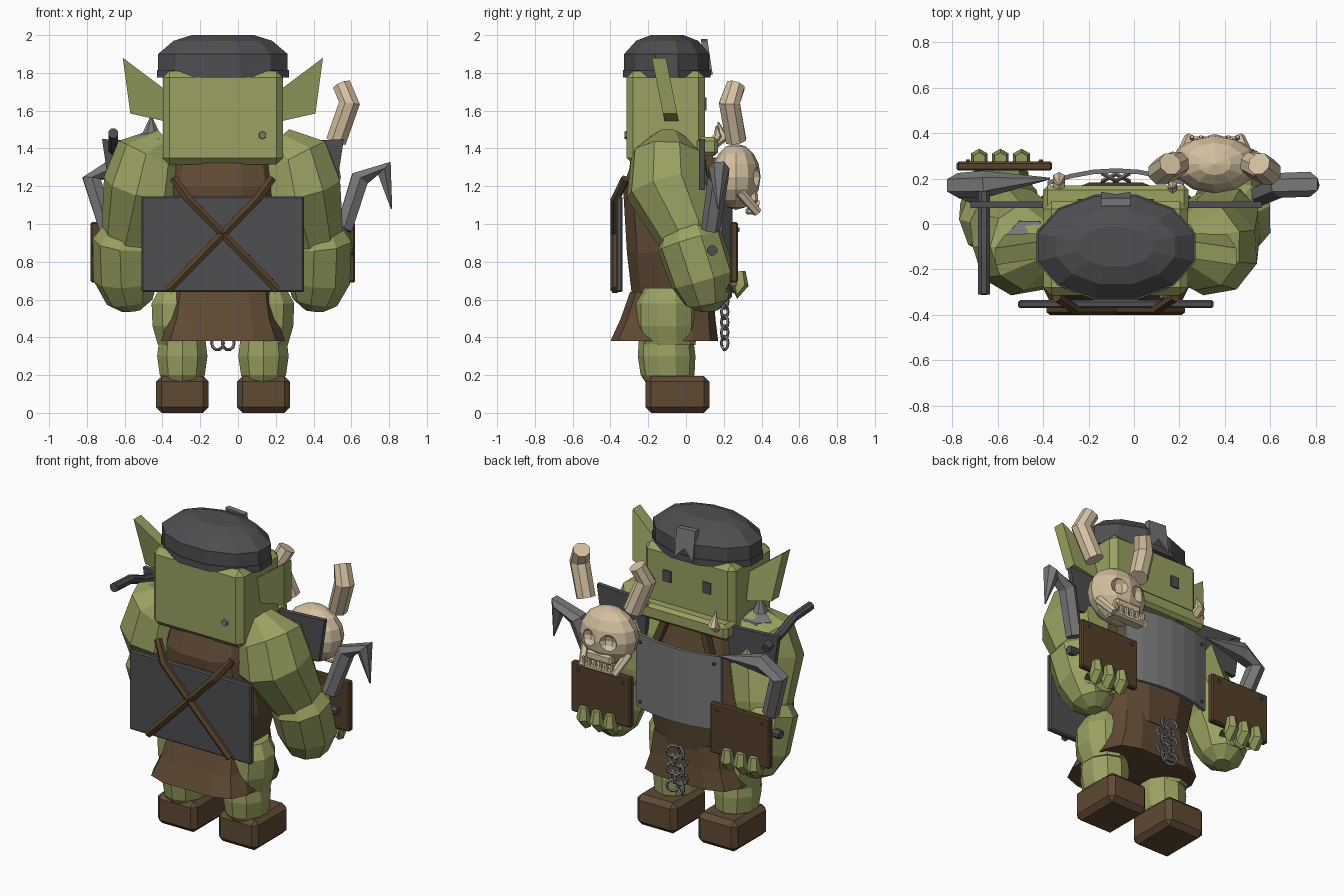
import bpy, bmesh, math
from mathutils import Vector, Matrix

cube = bpy.data.objects.get("Cube")
if cube:
    bpy.data.objects.remove(cube)

CX = -0.08  # body symmetry plane


def material(name, rgb):
    m = bpy.data.materials.new(name)
    m.use_nodes = True
    m.diffuse_color = (*rgb, 1)
    m.node_tree.nodes["Principled BSDF"].inputs["Base Color"].default_value = (*rgb, 1)
    return m


GREEN = material("green skin", (0.325, 0.355, 0.12))
BROWN = material("brown leather", (0.115, 0.068, 0.034))
WOOD = material("dark wood", (0.09, 0.052, 0.024))
IRON = material("dark iron", (0.078, 0.078, 0.085))
STEEL = material("grey steel", (0.185, 0.185, 0.19))
BONE = material("bone", (0.66, 0.53, 0.355))


def finish(name, bm, mat):
    bmesh.ops.recalc_face_normals(bm, faces=bm.faces)
    mesh = bpy.data.meshes.new(name)
    bm.to_mesh(mesh)
    bm.free()
    mesh.materials.append(mat)
    ob = bpy.data.objects.new(name, mesh)
    bpy.context.scene.collection.objects.link(ob)
    return ob


def box(name, x, y, z, mat, bevel=0.0):
    """Box from (low, high) ranges, with optional chamfer."""
    bm = bmesh.new()
    bmesh.ops.create_cube(bm, size=1)
    for v in bm.verts:
        v.co = [r[0] + (c + 0.5) * (r[1] - r[0]) for r, c in zip((x, y, z), v.co)]
    if bevel:
        bmesh.ops.bevel(bm, geom=bm.edges[:], offset=bevel, segments=1, affect='EDGES')
    return finish(name, bm, mat)


def skin(name, rings, mat):
    """Join equal rings of points and cap the ends."""
    bm = bmesh.new()
    rows = [[bm.verts.new(p) for p in r] for r in rings]
    n = len(rows[0])
    for a, b in zip(rows, rows[1:]):
        for i in range(n):
            bm.faces.new((a[i], a[(i + 1) % n], b[(i + 1) % n], b[i]))
    bm.faces.new(rows[0])
    bm.faces.new(rows[-1])
    return finish(name, bm, mat)


def stack(name, levels, mat, cx=CX, sides=12, power=1.0):
    """Horizontal oval rings given as (z, half width, y low, y high)."""
    rings = []
    for z, rx, y0, y1 in levels:
        ring = []
        for i in range(sides):
            a = math.tau * (i + 0.5) / sides
            c, s = (math.copysign(abs(t) ** power, t) for t in (math.cos(a), math.sin(a)))
            ring.append((cx + rx * c, (y0 + y1) / 2 + (y1 - y0) / 2 * s, z))
        rings.append(ring)
    return skin(name, rings, mat)


def tube(name, path, radii, mat, sides=8):
    pts = [Vector(p) for p in path]
    rings = []
    for i, p in enumerate(pts):
        d = (pts[min(i + 1, len(pts) - 1)] - pts[max(i - 1, 0)]).normalized()
        u = d.cross(Vector((0, 1, 0.01))).normalized()
        w = d.cross(u)
        rings.append([p + radii[i] * (u * math.cos(a) + w * math.sin(a))
                      for a in (math.tau * (k + 0.5) / sides for k in range(sides))])
    return skin(name, rings, mat)


def prism(name, outline, y0, y1, mat, lean=0.0, base=0.0):
    """Outline in x, z extruded along y; lean moves y with height."""
    return skin(name, [[(x, y + lean * (z - base), z) for x, z in outline] for y in (y0, y1)], mat)


# Tunic with flared skirt
stack("tunic", [(1.36, .27, -.28, .10), (1.2, .30, -.34, .14), (.85, .34, -.32, .19),
                (.60, .28, -.29, .16)], BROWN, power=0.8)
stack("skirt", [(.64, .27, -.30, .15), (.5, .29, -.35, .16), (.38, .335, -.405, .175)],
      BROWN, power=0.5)

# Head, jaw and headgear
box("head", (CX - .318, CX + .318), (-.315, .10), (1.315, 1.81), GREEN, .035)
box("jaw", (CX - .32, CX + .32), (.04, .17), (1.36, 1.46), GREEN, .02)
stack("helmet", [(1.79, .355, -.335, .13), (1.9, .355, -.335, .13), (1.97, .27, -.27, .07),
                 (2.0, .17, -.19, -.01)], IRON)
stack("helmet_rim", [(1.775, .362, -.342, .137), (1.815, .362, -.342, .137)], IRON)
prism("brow_plate", [(CX - .065, 1.79), (CX, 1.86), (CX + .065, 1.79), (CX + .065, 1.97),
                     (CX - .065, 1.98)], .105, .14, STEEL, -.15, 1.8)
tube("head_rivet", [(.13, -.3, 1.47), (.13, -.325, 1.47)], [.025, .02], STEEL, 6)
for s, label in ((1, "left"), (-1, "right")):
    box(label + "_eye", (CX + s * .14 - .028, CX + s * .14 + .028), (.09, .109), (1.60, 1.67), IRON)
    prism(label + "_ear", [(CX + s * x, z) for x, z in
                           ((.29, 1.7), (.53, 1.88), (.49, 1.585), (.29, 1.54))],
          -.115, -.04, GREEN, -.2, 1.55)
tube("large_tusk", [(-.33, .14, 1.42), (-.33, .2, 1.46), (-.33, .17, 1.54)], [.03, .03, .004], BONE, 6)
tube("small_tusk", [(.17, .14, 1.43), (.17, .17, 1.47), (.17, .16, 1.52)], [.025, .022, .004], BONE, 6)

# Limbs, hand plates and shoulder plates, built once per side
for s, label in ((1, "left"), (-1, "right")):
    def X(d):
        return CX + s * d

    def span(a, b):
        return tuple(sorted((X(a), X(b))))

    tube(label + "_upper_arm", [(X(.29), -.09, 1.43), (X(.38), -.10, 1.35), (X(.41), -.10, 1.2),
                                (X(.47), .01, .96), (X(.49), .04, .84)],
         [.10, .195, .225, .175, .14], GREEN, 9)
    tube(label + "_forearm", [(X(.49), .0, 1.0), (X(.51), .02, .91), (X(.51), .09, .71),
                              (X(.49), .115, .59), (X(.485), .12, .54)],
         [.12, .18, .175, .125, .05], GREEN, 9)
    tube(label + "_palm", [(X(.50), .12, .68), (X(.51), .24, .68)], [.10, .075], GREEN, 8)
    tube(label + "_arm_bolt", [(X(.60), .14, .86), (X(.69), .14, .86)], [.028, .028], IRON, 8)
    stack(label + "_thigh", [(.66, .11, -.22, .03), (.58, .155, -.27, .06), (.46, .15, -.27, .06),
                             (.36, .12, -.24, .05)], GREEN, cx=X(.23), sides=10)
    stack(label + "_shin", [(.38, .13, -.25, .04), (.3, .14, -.255, .05), (.2, .125, -.24, .045),
                            (.14, .08, -.2, .0)], GREEN, cx=X(.215), sides=10)
    box(label + "_boot", span(.075, .355), (-.215, .125), (0, .195), BROWN, .03)
    box(label + "_hand_plate", span(.28, .70), (.235, .275), (.69, 1.01), WOOD, .008)
    for i in range(3):
        f = X(.415 + .093 * i)
        tube(f"{label}_finger_{i}", [(f, .22, .67), (f, .265, .645), (f, .29, .68), (f, .285, .75)],
             [.035, .042, .042, .03], GREEN, 6)
    for i in (.33, .65):
        tube(label + "_plate_rivet", [(X(i), .27, .97), (X(i), .284, .97)], [.012, .01], IRON, 6)
    prism(label + "_shoulder_plate", [(X(.28), 1.43), (X(.64), 1.45), (X(.60), 1.18), (X(.30), 1.2)],
          .07, .10, IRON)

# Shoulder spike and rear-pointing bar
stack("spike_base", [(1.36, .13, -.23, .04), (1.45, .115, -.20, .02), (1.48, .05, -.14, -.04),
                     (1.57, .004, -.095, -.087)], STEEL, cx=-.46, sides=8)
tube("shoulder_bar", [(-.66, .14, 1.38), (-.66, -.02, 1.42), (-.66, -.14, 1.47), (-.66, -.31, 1.48)],
     [.028] * 4, IRON, 8)

# Hooked blades: bent arm ending in a pointed tip
tube("left_hook", [(.56, .13, .97), (.645, .17, 1.24), (.775, .175, 1.295), (.813, .17, 1.08)],
     [.05, .055, .055, .004], STEEL, 6)
tube("right_hook", [(-.69, .13, .97), (-.775, .17, 1.24), (-.66, .175, 1.3), (-.37, .2, 1.28)],
     [.05, .055, .06, .004], STEEL, 6)

# Curved breastplate with rivets
front, back = [], []
for i in range(7):
    t = i / 3 - 1
    front.append((CX + .3 * t, .245 - .055 * t * t))
    back.append((CX + .3 * t, .225 - .055 * t * t))
loop = front + back[::-1]
skin("breastplate", [[(x, y, z) for x, y in loop] for z in (.80, 1.27)], STEEL)
for dx in (-.26, .26):
    for z in (.84, 1.22):
        tube("breast_rivet", [(CX + dx, .19, z), (CX + dx, .213, z)], [.014, .01], IRON, 6)

# Shield panel tied on with crossed straps
box("back_panel", (-.51, .35), (-.37, -.335), (.64, 1.145), IRON, .008)
for s in (1, -1):
    tube("collar_strap", [(CX + s * .2, .14, 1.2), (CX + s * .14, .12, 1.36)], [.03, .03], WOOD, 4)
    tube("cross_strap", [(CX - s * .29, -.375, .65), (CX + s * .18, -.375, 1.13),
                         (CX + s * .26, -.32, 1.24)], [.025] * 3, WOOD, 6)

# Hanging chain
for row in range(5):
    for col in (-1, 1):
        ring = bmesh.new()
        circ = []
        turn = Matrix.Rotation(0.5 * col * (-1) ** row, 3, 'Z')
        centre = Vector((CX + col * .028, .205, .37 + .055 * row))
        for i in range(10):
            a = math.tau * i / 10
            out = Vector((math.cos(a), 0, math.sin(a)))
            circ.append([ring.verts.new(centre + turn @ (out * (.036 + .009 * math.cos(b))
                         + Vector((0, .009 * math.sin(b), 0)))) for b in (0, 1.571, 3.142, 4.712)])
        for i in range(10):
            a, b = circ[i], circ[(i + 1) % 10]
            for k in range(4):
                ring.faces.new((a[k], a[(k + 1) % 4], b[(k + 1) % 4], b[k]))
        finish("chain_link", ring, STEEL)

# Horned skull trophy
SX, SY, SZ = .355, .265, 1.25


def ball(name, centre, radii, mat, u=12, v=8):
    bm = bmesh.new()
    bmesh.ops.create_uvsphere(bm, u_segments=u, v_segments=v, radius=1)
    for vert in bm.verts:
        vert.co = [c + r * t for c, r, t in zip(centre, radii, vert.co)]
    return finish(name, bm, mat)


skull = ball("skull", (SX, SY, SZ), (.19, .13, .175), BONE)
for s in (1, -1):
    cutter = ball("socket_cutter", (SX + s * .075, SY + .125, SZ), (.058, .05, .055), BONE, 8, 6)
    cutter.hide_render = True
    cutter.hide_viewport = True
    cutter.hide_set(True)
    mod = skull.modifiers.new("socket", 'BOOLEAN')
    mod.object, mod.operation, mod.solver = cutter, 'DIFFERENCE', 'EXACT'
    tube("skull_jaw", [(SX + s * .15, SY + .02, SZ - .08), (SX + s * .11, SY + .115, SZ - .19)],
         [.028, .024], BONE, 6)
    tube("skull_horn", [(SX + s * .165, .265, 1.44), (SX + s * .235, .23, 1.64),
                        (SX + s * .195, .265, 1.735)], [.058, .06, .052], BONE, 8)
box("skull_jaw_front", (SX - .12, SX + .12), (SY + .05, SY + .12), (1.05, 1.085), BONE, .01)
box("skull_muzzle", (SX - .09, SX + .09), (SY + .03, SY + .115), (1.11, 1.17), BONE, .012)
for i in range(6):
    x = SX - .1 + .04 * i
    tube("skull_tooth", [(x, SY + .11, 1.065), (x, SY + .118, 1.125)], [.015, .009], BONE, 4)
